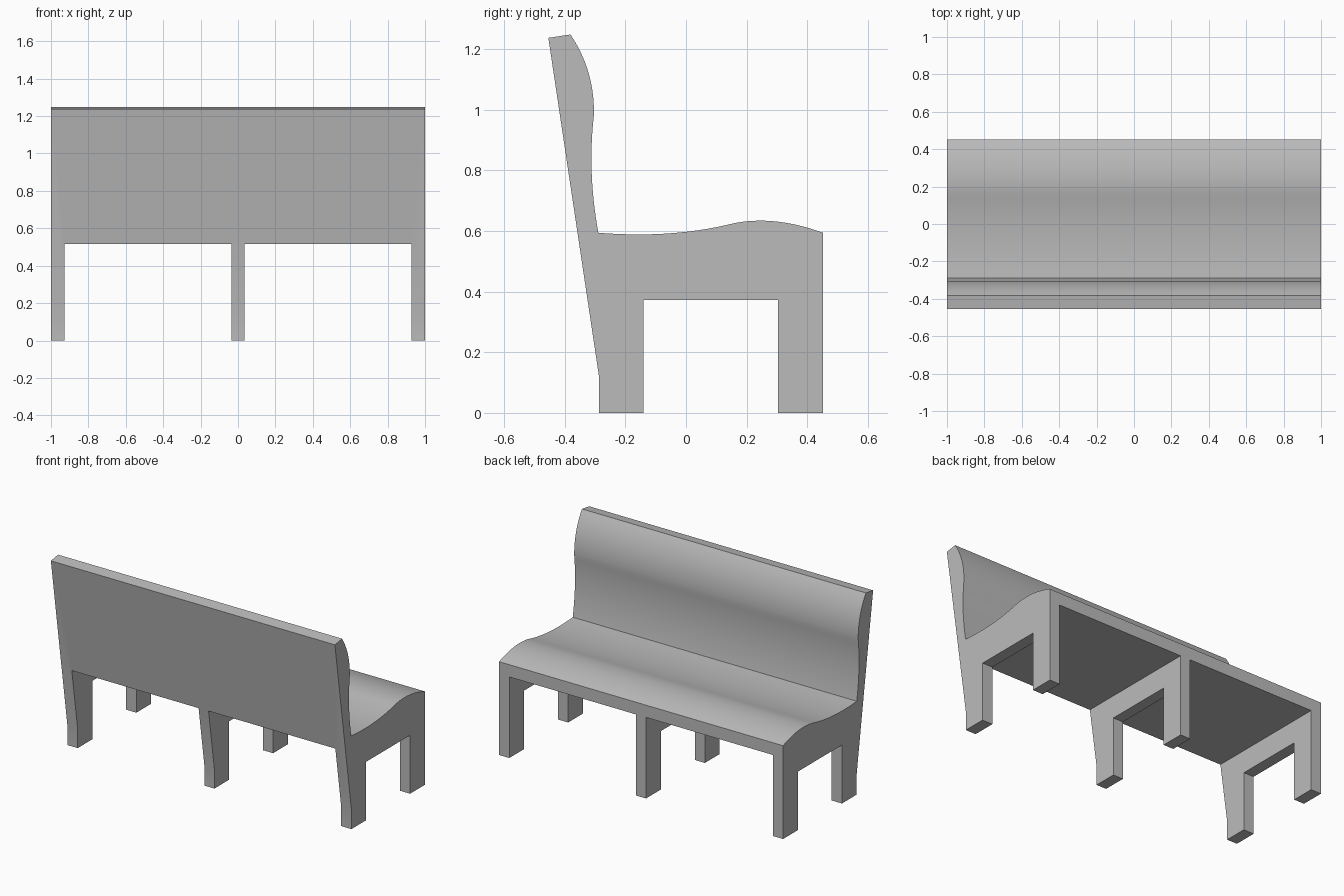
import bpy, bmesh, math
from mathutils import Vector

cube = bpy.data.objects.get("Cube")
if cube:
    bpy.data.objects.remove(cube, do_unlink=True)

grey = bpy.data.materials.new("plain grey")
grey.use_nodes = True
COLOR = (0.5, 0.5, 0.5, 1)
grey.diffuse_color = COLOR
grey.node_tree.nodes["Principled BSDF"].inputs["Base Color"].default_value = COLOR


def curve(start, through, end, steps=14):
    """Smooth profile curve from start to end that passes through a middle point."""
    a, m, b = Vector(start), Vector(through), Vector(end)
    c = 2 * m - (a + b) / 2
    ts = [i / steps for i in range(steps + 1)]
    return [a * (1 - t) ** 2 + c * 2 * t * (1 - t) + b * t * t for t in ts]


def extrude_profile(name, points, x0, x1):
    """Extrude a closed (y, z) outline along x."""
    bm = bmesh.new()
    face = bm.faces.new([bm.verts.new((x0, p[0], p[1])) for p in points])
    grown = bmesh.ops.extrude_face_region(bm, geom=[face])
    moved = [v for v in grown["geom"] if isinstance(v, bmesh.types.BMVert)]
    bmesh.ops.translate(bm, verts=moved, vec=(x1 - x0, 0, 0))
    bmesh.ops.recalc_face_normals(bm, faces=bm.faces)
    mesh = bpy.data.meshes.new(name)
    bm.to_mesh(mesh)
    bm.free()
    mesh.materials.append(grey)
    obj = bpy.data.objects.new(name, mesh)
    bpy.context.collection.objects.link(obj)
    return obj


def cut(target, name, y0, y1, z1, x0, x1):
    """Remove a box that opens downward through the floor plane."""
    box = [(y0, -0.2), (y1, -0.2), (y1, z1), (y0, z1)]
    cutter = extrude_profile(name, box, x0, x1)
    cutter.hide_render = True
    mod = target.modifiers.new(name, 'BOOLEAN')
    mod.operation, mod.solver, mod.object = 'DIFFERENCE', 'EXACT', cutter
    bpy.context.view_layer.objects.active = target
    bpy.ops.object.modifier_apply(modifier=name)
    bpy.data.objects.remove(cutter, do_unlink=True)


# Side outline: rear leg, sloping back, curved backrest, wavy seat, front leg
corner, waist, crest = (-0.289, 0.594), (-0.304, 0.98), (0.16, 0.626)
outline = [(-0.287, 0), (-0.287, 0.12), (-0.454, 1.237)]
outline += curve((-0.381, 1.248), (-0.321, 1.12), waist)
outline += curve(waist, (-0.311, 0.79), corner)[1:]
outline += curve(corner, (-0.055, 0.592), crest)[1:]
outline += curve(crest, (0.3, 0.631), (0.452, 0.594))[1:]
outline += [(0.452, 0)]
bench = extrude_profile("bench", outline, -1, 1)

# Open bays between the three leg frames
for side in (-1, 1):
    x0, x1 = sorted((side * 0.035, side * 0.928))
    cut(bench, "bay_cutter", -0.6, 0.6, 0.516, x0, x1)

# Opening between front and rear legs
cut(bench, "leg_gap_cutter", -0.14, 0.303, 0.372, -1.2, 1.2)

# Smooth curves, crisp corners
bpy.ops.object.select_all(action='DESELECT')
bench.select_set(True)
bpy.context.view_layer.objects.active = bench
bpy.ops.object.shade_smooth_by_angle(angle=math.radians(25))
